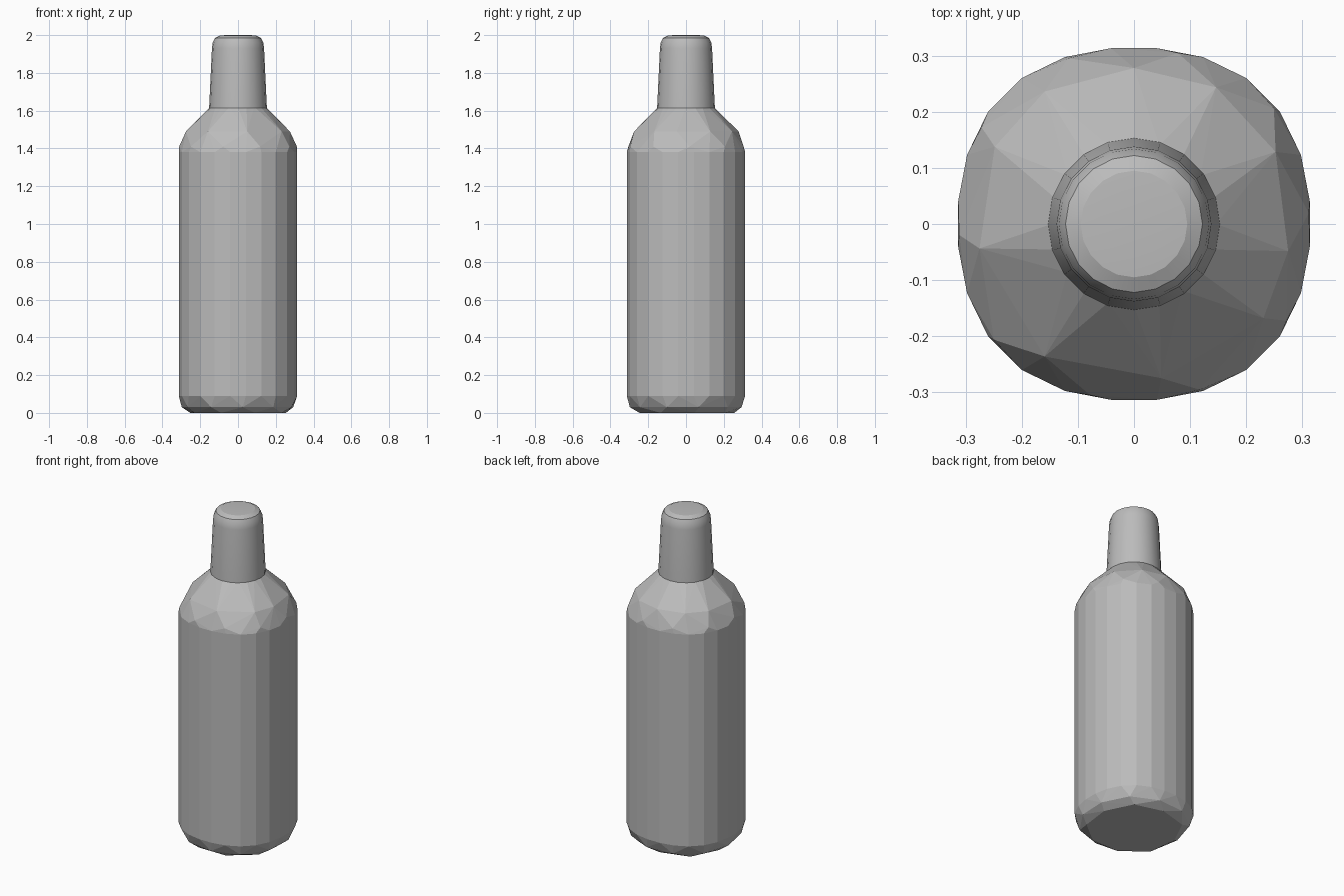
import bpy, bmesh
from math import sin, cos, pi, radians

cube = bpy.data.objects.get("Cube")
if cube:
    bpy.data.objects.remove(cube, do_unlink=True)

grey = bpy.data.materials.new("plain grey")
grey.use_nodes = True
colour = (0.5, 0.5, 0.5, 1)
grey.diffuse_color = colour
grey.node_tree.nodes["Principled BSDF"].inputs["Base Color"].default_value = colour


def even(count, offset=0):
    return [2 * pi * (i + offset) / count for i in range(count)]


def ring(radius, z, angles, square=0):
    """Points round the axis, bulging at the diagonals by the square amount."""
    return [((radius + square * sin(2 * a) ** 2) * cos(a),
             (radius + square * sin(2 * a) ** 2) * sin(a), z) for a in angles]


def hull_part(name, rings):
    """Faceted solid wrapped round a stack of rings."""
    bm = bmesh.new()
    for points in rings:
        for p in points:
            bm.verts.new(p)
    result = bmesh.ops.convex_hull(bm, input=bm.verts[:])
    unused = {g for g in result["geom_interior"] + result["geom_unused"]
              if isinstance(g, bmesh.types.BMVert)}
    bmesh.ops.delete(bm, geom=list(unused), context="VERTS")
    bmesh.ops.recalc_face_normals(bm, faces=bm.faces[:])
    mesh = bpy.data.meshes.new(name)
    bm.to_mesh(mesh)
    bm.free()
    mesh.materials.append(grey)
    part = bpy.data.objects.new(name, mesh)
    bpy.context.collection.objects.link(part)
    return part


# Bottle body: chipped base, straight side, irregular faceted shoulder
shoulder = [radians(d) for d in (59, 27, -10, -36, -80, -124, -171, 151, 124, 90)]
hull_part("bottle_body", [
    ring(0.255, 0.0, even(9, 0.25), 0.015),
    ring(0.298, 0.03, even(11, 0.4), 0.01),
    ring(0.315, 0.09, even(24, 0.5), 0.014),
    ring(0.315, 1.38, even(24, 0.5), 0.014),
    ring(0.312, 1.41, even(10, 0.1), 0.012),
    ring(0.278, 1.49, shoulder, 0.008),
    ring(0.147, 1.62, even(20)),
])

# Tapered cap with a rounded top edge
profile = [(0.153, 1.612), (0.15, 1.63), (0.138, 1.93), (0.134, 1.96),
           (0.122, 1.985), (0.095, 1.998), (0.06, 2.0)]
cap = hull_part("bottle_cap", [ring(r, z, even(20)) for r, z in profile])

# Soften the cap while its lower rim stays crisp
bpy.ops.object.select_all(action="DESELECT")
cap.select_set(True)
bpy.context.view_layer.objects.active = cap
bpy.ops.object.shade_smooth_by_angle(angle=radians(20))
